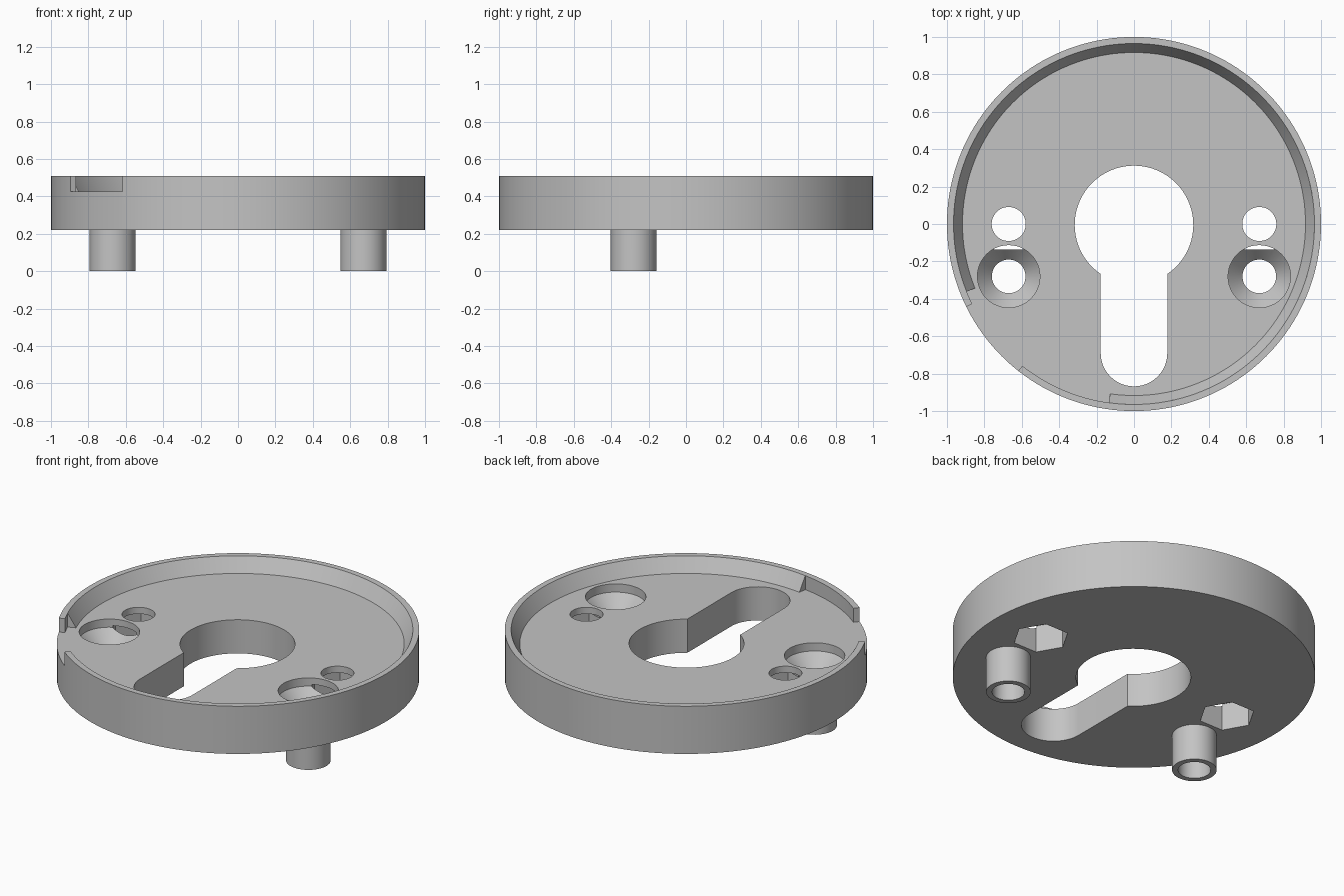
import bpy, bmesh
from math import sin, cos, radians, asin, degrees

if "Cube" in bpy.data.objects:
    bpy.data.objects.remove(bpy.data.objects["Cube"], do_unlink=True)

grey = bpy.data.materials.new("plain grey")
grey.use_nodes = True
GREY = (0.55, 0.55, 0.55, 1)
grey.diffuse_color = GREY
grey.node_tree.nodes["Principled BSDF"].inputs["Base Color"].default_value = GREY

BASE, FLOOR, TOP = 0.22, 0.425, 0.51   # heights of underside, dish floor, rim
RIM_IN = 0.965                         # inner radius of the rim


def arc(r, a0, a1, n, cx=0, cy=0):
    """Points along an arc, angles in degrees, both ends included."""
    return [(cx + r * cos(radians(a0 + (a1 - a0) * i / n)),
             cy + r * sin(radians(a0 + (a1 - a0) * i / n))) for i in range(n + 1)]


def circle(r, n, cx=0, cy=0):
    return arc(r, 0, 360, n, cx, cy)[:-1]


def at(outline, z):
    return [(x, y, z) for x, y in outline]


def loft(name, loops):
    """Solid skinned through loops of equal length, capped at both ends."""
    bm = bmesh.new()
    rows = [[bm.verts.new(p) for p in loop] for loop in loops]
    n = len(rows[0])
    for a, b in zip(rows, rows[1:]):
        for i in range(n):
            j = (i + 1) % n
            bm.faces.new((a[i], a[j], b[j], b[i]))
    bm.faces.new(rows[0][::-1])
    bm.faces.new(rows[-1])
    bmesh.ops.recalc_face_normals(bm, faces=bm.faces)
    mesh = bpy.data.meshes.new(name)
    bm.to_mesh(mesh)
    bm.free()
    mesh.materials.append(grey)
    ob = bpy.data.objects.new(name, mesh)
    bpy.context.collection.objects.link(ob)
    return ob


def prism(name, outline, z0, z1):
    return loft(name, [at(outline, z0), at(outline, z1)])


def activate(ob):
    bpy.ops.object.select_all(action='DESELECT')
    ob.select_set(True)
    bpy.context.view_layer.objects.active = ob


def combine(body, tool, operation):
    """Apply a boolean and discard the tool."""
    tool.hide_render = True
    mod = body.modifiers.new("bool", 'BOOLEAN')
    mod.operation, mod.solver, mod.object = operation, 'EXACT', tool
    activate(body)
    bpy.ops.object.modifier_apply(modifier=mod.name)
    bpy.data.objects.remove(tool, do_unlink=True)


# Round housing
body = prism("housing", circle(1, 160), BASE, TOP)

# Dish recess, breaking out through the rim at the notch
recess = arc(RIM_IN, 231.8, 566.3, 150) + arc(1.06, 206.3, 231.8, 14)
combine(body, prism("recess_cutter", recess, FLOOR, 0.7), 'DIFFERENCE')

# Keyhole opening: round top, straight slot, rounded end
R, W, CY, EY = 0.317, 0.178, -0.005, -0.69
t = degrees(asin(W / R))
keyhole = arc(R, t - 90, 270 - t, 64, 0, CY) + arc(W, 180, 360, 32, 0, EY)
combine(body, prism("keyhole_cutter", keyhole, 0.1, 0.7), 'DIFFERENCE')

# Each side: hollow post with countersunk screw hole, bolt hole with hex pocket
for x in (-0.67, 0.67):
    y = -0.28
    combine(body, prism("post", circle(0.123, 48, x, y), 0, 0.25), 'UNION')
    levels = [(0.09, -0.1), (0.09, 0.29), (0.167, 0.375), (0.167, 0.7)]
    combine(body, loft("screw_cutter", [at(circle(r, 48, x, y), z) for r, z in levels]),
            'DIFFERENCE')
    combine(body, prism("hex_cutter", circle(0.156, 6, x, 0), 0.1, 0.385), 'DIFFERENCE')
    combine(body, prism("bolt_cutter", circle(0.091, 48, x, 0), 0.3, 0.7), 'DIFFERENCE')

# Sloped fillet around the inside of the rim, stopping short of the notch
section = [(0.917, FLOOR), (RIM_IN, FLOOR), (RIM_IN, TOP)]
sweep = arc(1, 262, 562, 140)
fillet = loft("rim_slope", [[(r * cx, r * cy, z) for r, z in section] for cx, cy in sweep])

for ob in (body, fillet):
    activate(ob)
    bpy.ops.object.shade_smooth_by_angle(angle=radians(25))
